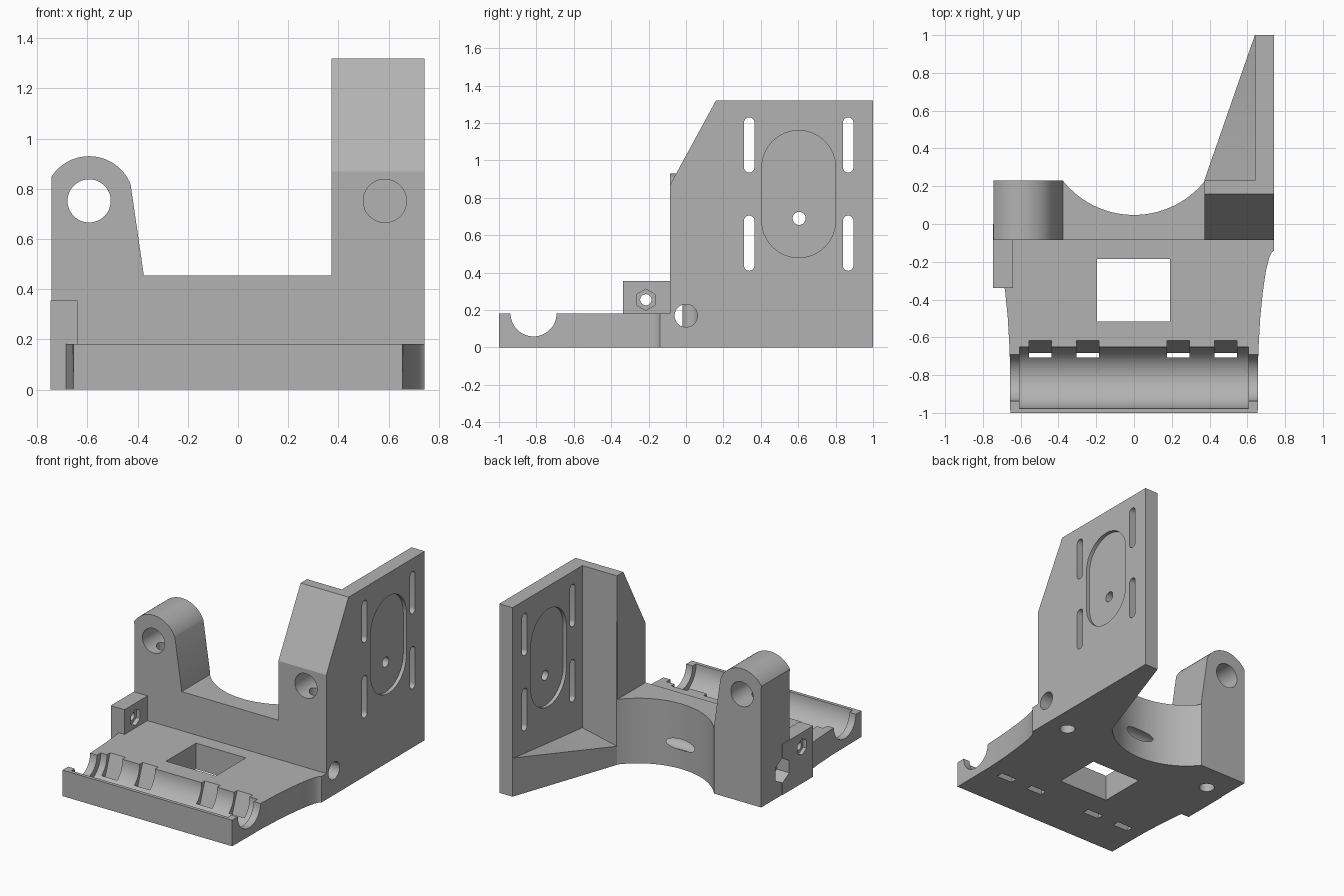
import bpy, bmesh
from math import sin, cos, pi, radians
from mathutils import Vector

cube = bpy.data.objects.get("Cube")
if cube:
    bpy.data.objects.remove(cube, do_unlink=True)

grey = bpy.data.materials.new("plain_grey")
grey.use_nodes = True
grey.diffuse_color = (0.45, 0.45, 0.45, 1)
grey.node_tree.nodes["Principled BSDF"].inputs["Base Color"].default_value = grey.diffuse_color


def mesh_object(name, bm):
    bmesh.ops.recalc_face_normals(bm, faces=bm.faces)
    me = bpy.data.meshes.new(name)
    bm.to_mesh(me)
    bm.free()
    me.materials.append(grey)
    ob = bpy.data.objects.new(name, me)
    bpy.context.collection.objects.link(ob)
    return ob


def prism(name, outline, axis, lo, hi):
    """Extrude a 2D outline along an axis from lo to hi."""
    place = {"x": lambda a, b, t: (t, a, b),
             "y": lambda a, b, t: (a, t, b),
             "z": lambda a, b, t: (a, b, t)}[axis]
    bm = bmesh.new()
    face = bm.faces.new([bm.verts.new(place(a, b, lo)) for a, b in outline])
    new = bmesh.ops.extrude_face_region(bm, geom=[face])["geom"]
    shift = Vector(place(0, 0, hi - lo))
    bmesh.ops.translate(bm, vec=shift, verts=[v for v in new if isinstance(v, bmesh.types.BMVert)])
    return mesh_object(name, bm)


def arc(a, b, r, start, end, n):
    angles = [radians(start + (end - start) * i / n) for i in range(n + 1)]
    return [(a + r * cos(t), b + r * sin(t)) for t in angles]


def ngon(a, b, r, n=48, turn=0):
    return arc(a, b, r, turn, turn + 360, n)[:-1]


def rect(a0, a1, b0, b1):
    return [(a0, b0), (a1, b0), (a1, b1), (a0, b1)]


def pill(a0, a1, b0, b1):
    """Upright slot outline with round ends."""
    r, mid = (a1 - a0) / 2, (a0 + a1) / 2
    return arc(mid, b1 - r, r, 0, 180, 16) + arc(mid, b0 + r, r, 180, 360, 16)


def combine(target, parts, operation):
    for part in parts:
        mod = target.modifiers.new(part.name, "BOOLEAN")
        mod.operation, mod.solver, mod.object = operation, "EXACT", part
    bpy.context.view_layer.update()
    graph = bpy.context.evaluated_depsgraph_get()
    baked = bpy.data.meshes.new_from_object(target.evaluated_get(graph))
    target.modifiers.clear()
    target.data = baked
    for part in parts:
        bpy.data.objects.remove(part, do_unlink=True)


FRONT, BACK, TOP, SIDE = -0.085, 0.23, 1.32, 0.742

# Rear frame: left post, low wall and right tower in one profile
bracket = prism("mounting_bracket",
                [(-SIDE, 0), (0.70, 0), (0.70, TOP), (0.372, TOP), (0.372, 0.455), (-0.375, 0.455)]
                + arc(-0.593, 0.752, 0.178, 22, 148, 32) + [(-SIDE, 0.83)],
                "y", FRONT, BACK)
combine(bracket, [
    prism("rear_scoop", ngon(0, 0.53, 0.482, 96), "z", -0.1, 1),
    prism("tower_slope", [(FRONT - 0.1, 0.87), (FRONT, 0.87), (0.16, TOP), (0.16, 1.5), (FRONT - 0.1, 1.5)],
          "x", 0.2, 0.8),
], "DIFFERENCE")

# Front tray with flared sides
flare = [(0.655, -1), (0.658, -0.68), (0.668, -0.5), (0.682, -0.36), (0.698, -0.25),
         (0.715, -0.18), (0.728, -0.152), (SIDE, -0.14), (SIDE, 0)]
tray = prism("front_tray", flare + [(-x, y) for x, y in reversed(flare)], "z", 0, 0.182)

# Side plate with a sloped front corner
plate = prism("side_plate", [(FRONT, 0), (1, 0), (1, TOP), (0.16, TOP), (FRONT, 0.87)], "x", 0.64, SIDE)

nut_block = prism("nut_block", rect(-0.338, 0, 0, 0.355), "x", -0.746, -0.64)

# Triangular gusset behind the tower with a sloping top
bm = bmesh.new()
corners = [(0.372, BACK, 0.13), (0.66, BACK - 0.02, 0.19), (0.66, 1, 0.27), (0.64, 1, 0.27)]
low = [bm.verts.new((x, y, 0)) for x, y, z in corners]
high = [bm.verts.new(c) for c in corners]
bm.faces.new(low)
for i in range(4):
    j = (i + 1) % 4
    bm.faces.new((low[i], low[j], high[j], high[i]))
bm.faces.new(high[:3])
bm.faces.new((high[0], high[2], high[3]))
gusset = mesh_object("gusset", bm)

combine(bracket, [tray, plate, nut_block, gusset], "UNION")

# Bearing trough, window and strap slots in the tray
cutters = [
    prism("trough", ngon(-0.813, 0.182, 0.163, 64), "x", -0.605, 0.605),
    prism("trough_ends", ngon(-0.815, 0.182, 0.123), "x", -0.8, 0.8),
    prism("window", rect(-0.195, 0.19, -0.515, -0.185), "z", -0.1, 0.4),
]
for x in (-0.497, -0.245, 0.235, 0.485):
    cutters.append(prism("strap_slot", [(-0.74, -0.02), (-0.69, -0.02), (-0.609, 0.2), (-0.649, 0.2)],
                         "x", x - 0.06, x + 0.06))

# Rod bores and vertical screw bores
cutters += [
    prism("left_bore", ngon(-0.593, 0.752, 0.086), "y", -0.3, 0.4),
    prism("right_bore", ngon(0.585, 0.752, 0.086), "y", -0.3, 0.16),
    prism("cross_bore", ngon(0, 0.17, 0.061), "x", -0.9, 0.9),
    prism("cross_nut_trap", ngon(0, 0.17, 0.085, 6, 30), "x", -0.9, -0.65),
    prism("block_bore", ngon(-0.215, 0.255, 0.03, 24), "x", -0.8, -0.5),
    prism("block_nut_inner", ngon(-0.215, 0.255, 0.057, 6, 30), "x", -0.67, -0.6),
    prism("block_nut_outer", ngon(-0.215, 0.255, 0.057, 6, 30), "x", -0.8, -0.72),
]
for x in (-0.59, 0.59):
    cutters.append(prism("screw_bore", ngon(x, 0.03, 0.05, 32), "z", -0.1, 0.72))

# Motor mount: recess on both faces, shaft hole and four slots
cutters += [
    prism("outer_recess", pill(0.405, 0.80, 0.48, 1.16), "x", 0.717, 0.8),
    prism("inner_recess", pill(0.405, 0.80, 0.48, 1.16), "x", 0.5, 0.665),
    prism("shaft_hole", ngon(0.605, 0.69, 0.035, 32), "x", 0.5, 0.9),
]
for y in (0.338, 0.867):
    for z in (0.41, 0.935):
        cutters.append(prism("mount_slot", pill(y - 0.028, y + 0.028, z, z + 0.295), "x", 0.5, 0.9))
combine(bracket, cutters, "DIFFERENCE")

# Smooth curved walls, crisp edges
bpy.ops.object.select_all(action="DESELECT")
bracket.select_set(True)
bpy.context.view_layer.objects.active = bracket
bpy.ops.object.shade_smooth_by_angle(angle=radians(25))
